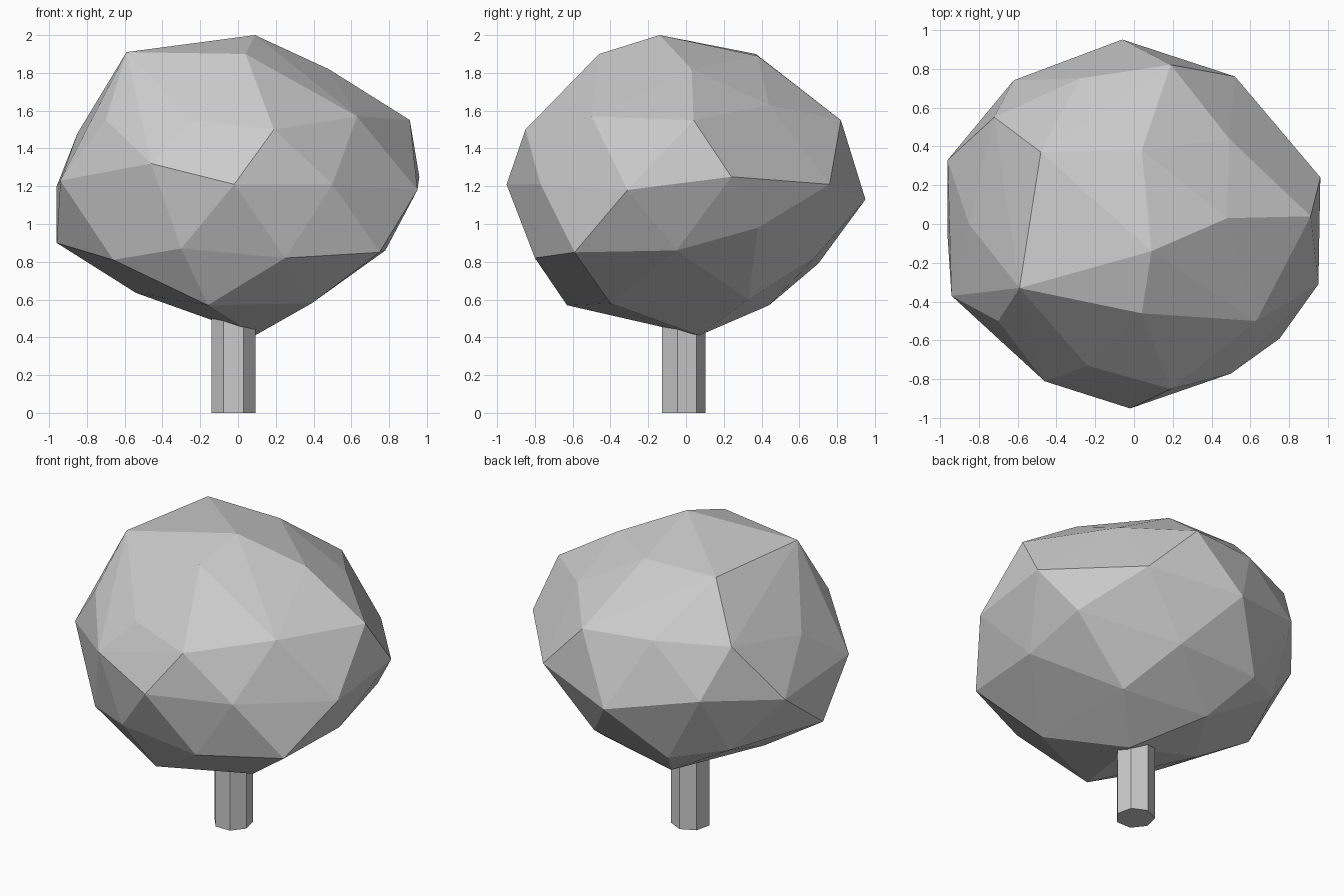
import bpy
import bmesh
import math

default_cube = bpy.data.objects.get("Cube")
if default_cube:
    bpy.data.objects.remove(default_cube, do_unlink=True)


def make_material(name, colour):
    material = bpy.data.materials.new(name)
    material.use_nodes = True
    material.diffuse_color = colour
    shader = material.node_tree.nodes["Principled BSDF"]
    shader.inputs["Base Color"].default_value = colour
    return material


def make_object(name, bm, material):
    """Turn a bmesh into a flat-shaded object with one material."""
    bmesh.ops.recalc_face_normals(bm, faces=bm.faces)
    mesh = bpy.data.meshes.new(name)
    bm.to_mesh(mesh)
    bm.free()
    mesh.materials.append(material)
    obj = bpy.data.objects.new(name, mesh)
    bpy.context.collection.objects.link(obj)
    return obj


def wrap_tiers(tiers):
    """Stretch a faceted skin over the corner points of every tier."""
    bm = bmesh.new()
    for tier in tiers:
        for corner in tier:
            bm.verts.new(corner)
    hull = bmesh.ops.convex_hull(bm, input=bm.verts[:])
    unused = set(hull["geom_interior"]) | set(hull["geom_unused"])
    loose = [item for item in unused if isinstance(item, bmesh.types.BMVert)]
    bmesh.ops.delete(bm, geom=loose, context="VERTS")
    return bm


grey = make_material("plain grey", (0.6, 0.6, 0.6, 1.0))

# Foliage: irregular rock-like crown, described tier by tier from the base up
base_point = [(.09, .07, .41)]
under_tier = [(-.16, -.63, .57), (.39, -.4, .58), (.36, .33, .6),
              (-.2, .44, .57), (-.54, -.06, .635)]
lower_tier = [(-.66, -.56, .81), (-.3, -.79, .87), (.25, -.8, .82),
              (.75, -.59, .85), (.78, -.05, .86), (.76, .38, .98),
              (.2, .68, .82), (-.36, .7, .79), (-.67, .5, .85),
              (-.96, -.07, .9)]
middle_tier = [(-.02, -.95, 1.21), (.5, -.77, 1.21), (.95, -.31, 1.18),
               (.96, .24, 1.25), (.52, .76, 1.21), (-.06, .95, 1.13),
               (-.62, .74, 1.25), (-.96, .33, 1.2), (-.94, -.37, 1.23),
               (-.46, -.81, 1.32)]
upper_tier = [(.19, -.85, 1.5), (.63, -.5, 1.57), (.91, .04, 1.55),
              (.49, .44, 1.63), (.19, .82, 1.55), (-.28, .75, 1.57),
              (-.72, .55, 1.57), (-.85, 0, 1.48), (-.7, -.5, 1.55),
              (-.24, -.73, 1.55)]
crown_tier = [(.04, -.46, 1.9), (.48, .03, 1.82), (.04, .38, 1.89),
              (-.48, .37, 1.9), (-.59, -.33, 1.91)]
top_point = [(.09, -.14, 2)]

foliage = wrap_tiers([base_point, under_tier, lower_tier, middle_tier,
                      upper_tier, crown_tier, top_point])
make_object("foliage", foliage, grey)

# Trunk: seven-sided post whose top is buried in the foliage
trunk_height = 0.6
trunk = bmesh.new()
bmesh.ops.create_cone(trunk, cap_ends=True, segments=7, radius1=0.12,
                      radius2=0.12, depth=trunk_height)
corner = max(trunk.verts, key=lambda vert: vert.co.y).co
turn = math.pi / 2 - math.atan2(corner.y, corner.x)
for vert in trunk.verts:
    x, y, z = vert.co
    vert.co.x = x * math.cos(turn) - y * math.sin(turn) - 0.024
    vert.co.y = x * math.sin(turn) + y * math.cos(turn) - 0.018
    vert.co.z = z + trunk_height / 2
make_object("trunk", trunk, grey)
